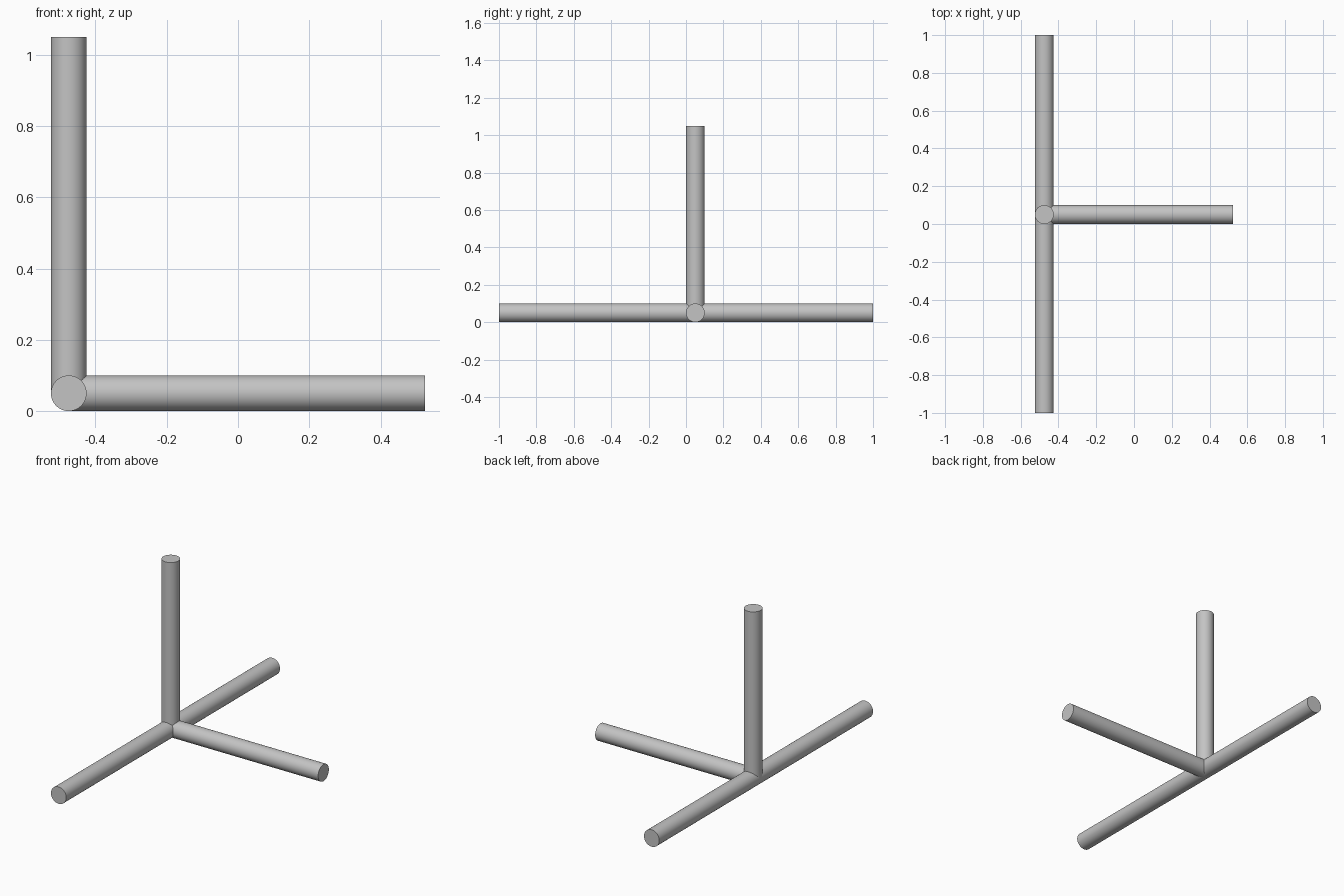
import bpy
from math import radians
from mathutils import Vector

cube = bpy.data.objects.get("Cube")
if cube:
    bpy.data.objects.remove(cube, do_unlink=True)

RADIUS = 0.05
JOINT = Vector((-0.475, 0.05, RADIUS))

grey = bpy.data.materials.new("light_grey")
grey.use_nodes = True
colour = (0.55, 0.55, 0.55, 1)
grey.diffuse_color = colour
grey.node_tree.nodes["Principled BSDF"].inputs["Base Color"].default_value = colour


def rod(name, start, end):
    """Round rod with flat ends between two points."""
    axis = end - start
    bpy.ops.mesh.primitive_cylinder_add(
        vertices=64, radius=RADIUS, depth=axis.length,
        location=(start + end) / 2,
        rotation=axis.to_track_quat("Z", "Y").to_euler())
    obj = bpy.context.object
    obj.name = name
    obj.data.materials.append(grey)
    bpy.ops.object.shade_smooth_by_angle(angle=radians(30))


# Long floor bar, running front to back
rod("floor_bar", Vector((JOINT.x, -1, JOINT.z)), Vector((JOINT.x, 1, JOINT.z)))

# Side arm and upright, both growing out of the joint
rod("side_arm", JOINT, JOINT + Vector((1, 0, 0)))
rod("upright", JOINT, JOINT + Vector((0, 0, 1)))
